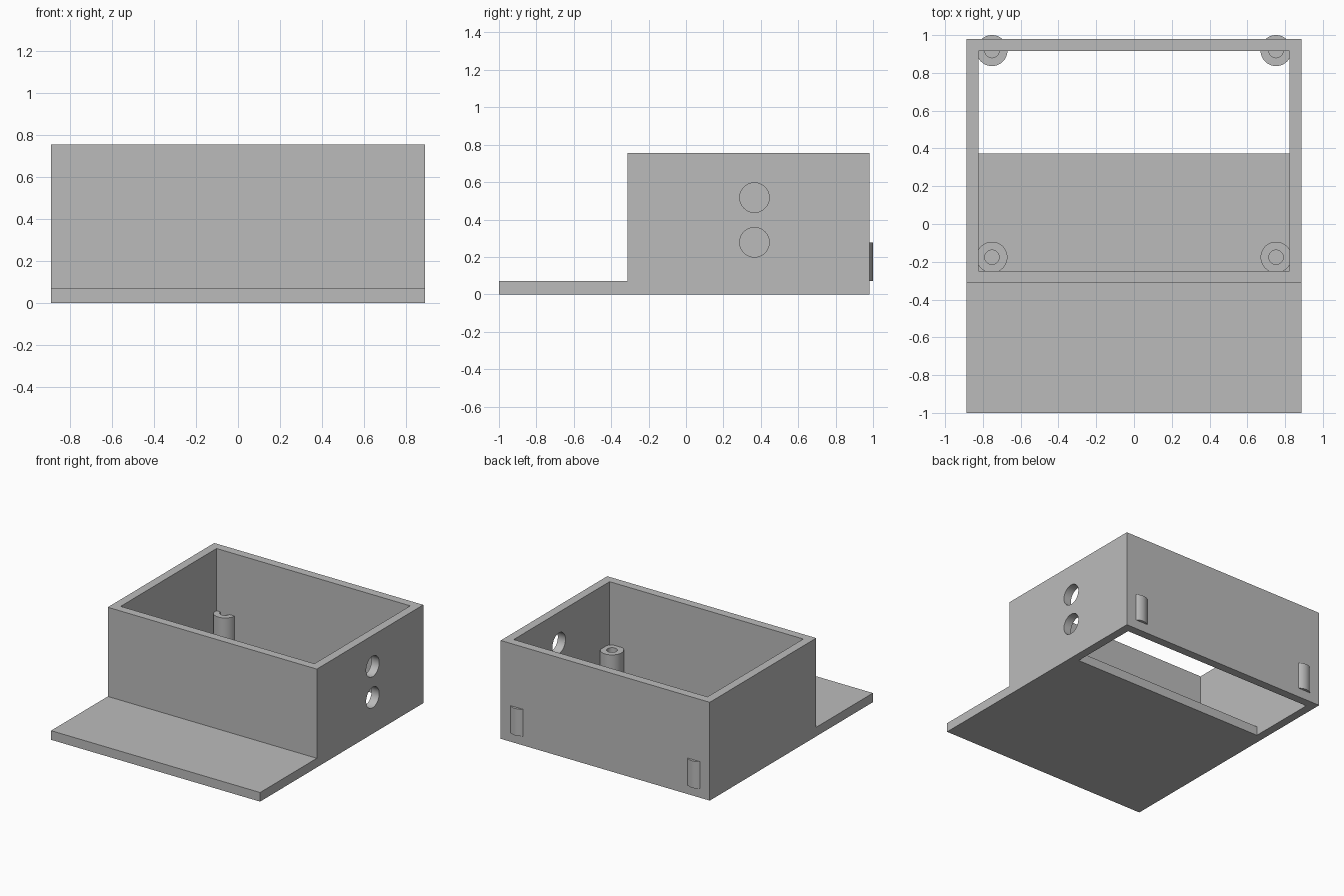
import bpy
import bmesh
import math
from mathutils import Matrix

if "Cube" in bpy.data.objects:
    bpy.data.objects.remove(bpy.data.objects["Cube"])

grey = bpy.data.materials.new("plain grey")
grey.use_nodes = True
GREY = (0.5, 0.5, 0.5, 1)
grey.diffuse_color = GREY
grey.node_tree.nodes["Principled BSDF"].inputs["Base Color"].default_value = GREY


def make_object(name, bm):
    bmesh.ops.recalc_face_normals(bm, faces=bm.faces)
    mesh = bpy.data.meshes.new(name)
    bm.to_mesh(mesh)
    bm.free()
    mesh.materials.append(grey)
    obj = bpy.data.objects.new(name, mesh)
    bpy.context.collection.objects.link(obj)
    return obj


def extrude_side_profile(name, points, half_width):
    """Extrude a (y, z) outline across x."""
    bm = bmesh.new()
    face = bm.faces.new([bm.verts.new((-half_width, y, z)) for y, z in points])
    grown = bmesh.ops.extrude_face_region(bm, geom=[face])["geom"]
    verts = [v for v in grown if isinstance(v, bmesh.types.BMVert)]
    bmesh.ops.translate(bm, verts=verts, vec=(2 * half_width, 0, 0))
    return make_object(name, bm)


def smooth(obj):
    bpy.ops.object.select_all(action="DESELECT")
    obj.select_set(True)
    bpy.context.view_layer.objects.active = obj
    bpy.ops.object.shade_smooth_by_angle(angle=math.radians(30))


def cut(obj, cutter):
    bpy.context.view_layer.objects.active = obj
    mod = obj.modifiers.new("cut", "BOOLEAN")
    mod.operation = "DIFFERENCE"
    mod.solver = "EXACT"
    mod.object = cutter
    bpy.ops.object.modifier_apply(modifier=mod.name)
    bpy.data.objects.remove(cutter)


# Box with front shelf
BACK, RIM, FLOOR = 0.98, 0.755, 0.07
body = extrude_side_profile("box_body", [
    (-1, 0), (BACK, 0), (BACK, RIM), (-0.312, RIM), (-0.312, FLOOR), (-1, FLOOR)], 0.888)

# Cavity, with the floor open towards the back
cut(body, extrude_side_profile("cavity_cutter", [
    (-0.248, FLOOR), (0.372, FLOOR), (0.372, -0.1),
    (0.915, -0.1), (0.915, 1), (-0.248, 1)], 0.823))

# Two cable holes in one side wall
for z in (0.278, 0.517):
    bm = bmesh.new()
    place = Matrix.Translation((0.87, 0.366, z)) @ Matrix.Rotation(math.pi / 2, 4, "Y")
    bmesh.ops.create_cone(bm, cap_ends=True, segments=64, radius1=0.079,
                          radius2=0.079, depth=0.3, matrix=place)
    cut(body, make_object("cable_hole_cutter", bm))
smooth(body)

# Screw posts with blind holes; the rear pair shows through the back wall
POST_PROFILE = [(0, 0), (0.082, 0), (0.082, 0.207), (0.038, 0.207), (0.038, 0.03), (0, 0.03)]
for y, row in ((-0.176, "front"), (0.918, "rear")):
    for x, side in ((-0.752, "right"), (0.752, "left")):
        bm = bmesh.new()
        verts = [bm.verts.new((r, 0, z)) for r, z in POST_PROFILE]
        edges = [bm.edges.new(pair) for pair in zip(verts, verts[1:])]
        bmesh.ops.spin(bm, geom=verts + edges, cent=(0, 0, 0), axis=(0, 0, 1),
                       angle=math.tau, steps=48)
        bmesh.ops.remove_doubles(bm, verts=bm.verts, dist=0.0001)
        post = make_object(f"{row}_{side}_screw_post", bm)
        post.location = (x, y, FLOOR)
        smooth(post)
